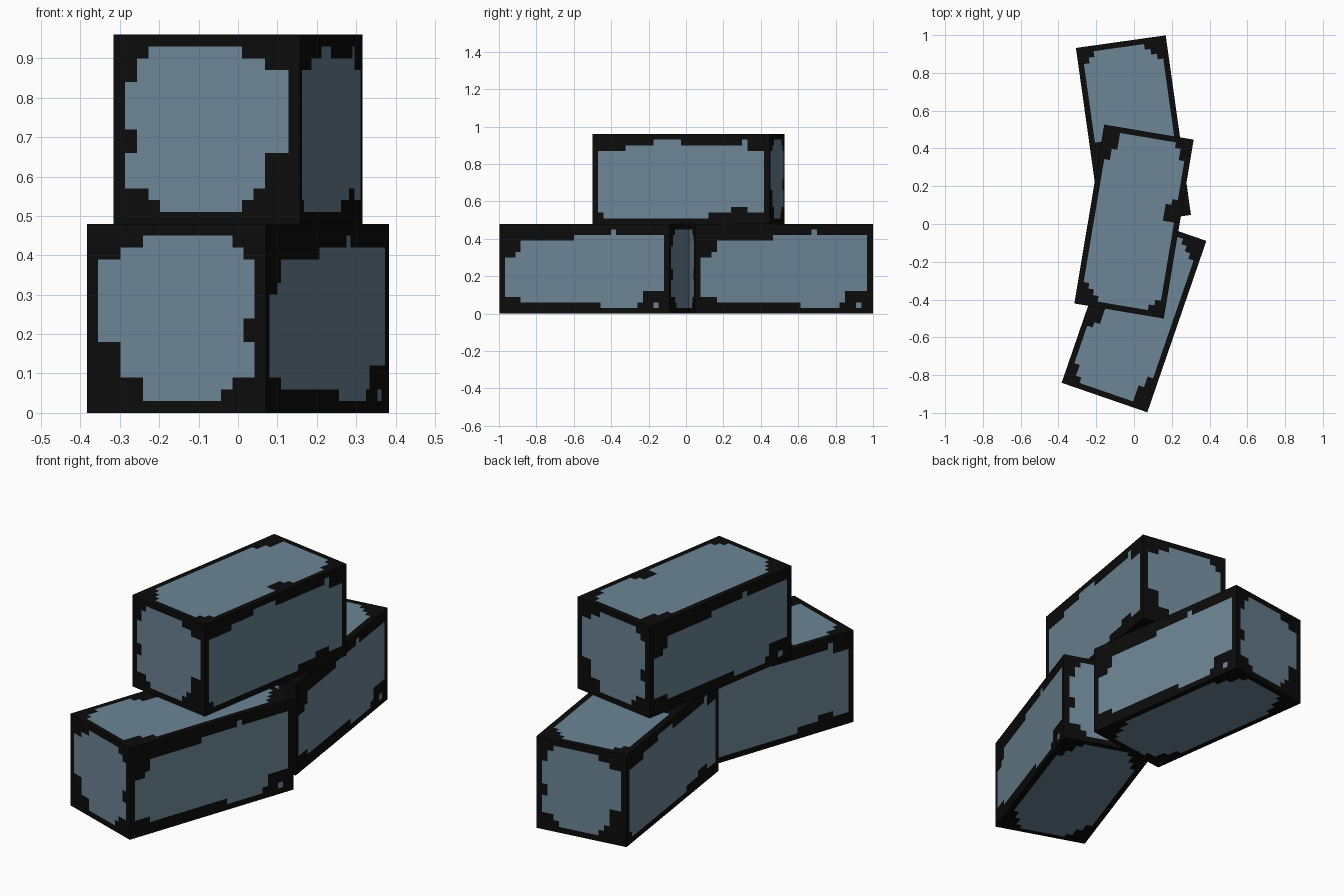
import bpy, bmesh, math
from mathutils import Vector

if "Cube" in bpy.data.objects:
    bpy.data.objects.remove(bpy.data.objects["Cube"])

W, L, H = 0.48, 0.96, 0.48      # block width, length, height
CELL = 0.03                     # size of one pattern cell


def material(name, rgb):
    m = bpy.data.materials.new(name)
    m.diffuse_color = (*rgb, 1)
    m.use_nodes = True
    m.node_tree.nodes["Principled BSDF"].inputs["Base Color"].default_value = m.diffuse_color
    return m


black = material("black edge", (0.0035, 0.0035, 0.0035))
blue = material("slate blue", (0.15, 0.232, 0.30))

# Blue patches as rectangles of cells: col start, col end, row start, row end (from top left)
SIDE_A = [(21, 22, 1, 2), (14, 31, 2, 3), (4, 31, 3, 5), (3, 31, 5, 6), (1, 31, 6, 12),
          (1, 27, 12, 13), (4, 27, 13, 14), (19, 26, 14, 15), (29, 30, 14, 15)]
SIDE_B = [(11, 16, 1, 2), (27, 28, 1, 2), (6, 28, 2, 3), (1, 31, 3, 13),
          (1, 25, 13, 14), (28, 31, 13, 14), (2, 21, 14, 15)]
END_A = [(5, 13, 1, 2), (3, 14, 2, 3), (1, 15, 3, 8), (1, 14, 8, 10),
         (3, 15, 10, 13), (5, 13, 13, 14), (5, 12, 14, 15)]
END_B = [(3, 11, 1, 2), (2, 13, 2, 3), (2, 15, 3, 4), (1, 15, 4, 8), (2, 15, 8, 10),
         (1, 13, 10, 13), (3, 12, 13, 14), (4, 11, 14, 15)]
TOP = [(3, 13, 1, 2), (3, 14, 2, 4), (2, 15, 4, 6), (1, 15, 6, 11), (1, 14, 11, 12),
       (1, 13, 12, 15), (1, 15, 15, 28), (2, 15, 28, 29), (3, 14, 29, 30), (4, 13, 30, 31)]
BOTTOM = [(4, 12, 1, 31), (3, 13, 2, 30), (2, 14, 4, 28), (1, 15, 6, 26)]

X, Y, Z = Vector((1, 0, 0)), Vector((0, 1, 0)), Vector((0, 0, 1))
# across direction, down direction, pattern
SIDES = [(Y, -Z, SIDE_A), (-Y, -Z, SIDE_B), (X, -Z, END_A), (-X, -Z, END_B),
         (-X, Y, TOP), (X, Y, BOTTOM)]
SIZE = Vector((W, L, H))


def block(name, x, y, z, degrees):
    bm = bmesh.new()
    for u, v, patch in SIDES:
        n = v.cross(u)                                   # outward direction
        ext = lambda d: abs(d.dot(SIZE))
        cols, rows = round(ext(u) / CELL), round(ext(v) / CELL)
        start = (n * ext(n) - u * ext(u) - v * ext(v)) / 2
        grid = [[bm.verts.new(start + u * c * CELL + v * r * CELL)
                 for c in range(cols + 1)] for r in range(rows + 1)]
        for r in range(rows):
            for c in range(cols):
                f = bm.faces.new((grid[r][c], grid[r + 1][c],
                                  grid[r + 1][c + 1], grid[r][c + 1]))
                f.material_index = int(any(a <= c < b and t <= r < e
                                           for a, b, t, e in patch))
    bmesh.ops.remove_doubles(bm, verts=bm.verts, dist=0.001)
    bmesh.ops.recalc_face_normals(bm, faces=bm.faces)
    me = bpy.data.meshes.new(name)
    bm.to_mesh(me)
    bm.free()
    me.materials.append(black)
    me.materials.append(blue)
    ob = bpy.data.objects.new(name, me)
    ob.location = (x, y, z + H / 2)
    ob.rotation_euler.z = math.radians(degrees)
    bpy.context.collection.objects.link(ob)


# Two blocks on the ground, one turned round and stacked across them
block("front_block", 0.0, -0.465, 0, -19)
block("back_block", -0.003, 0.49, 0, 8)
block("top_block", 0.0, 0.013, H, 180 - 9.5)
